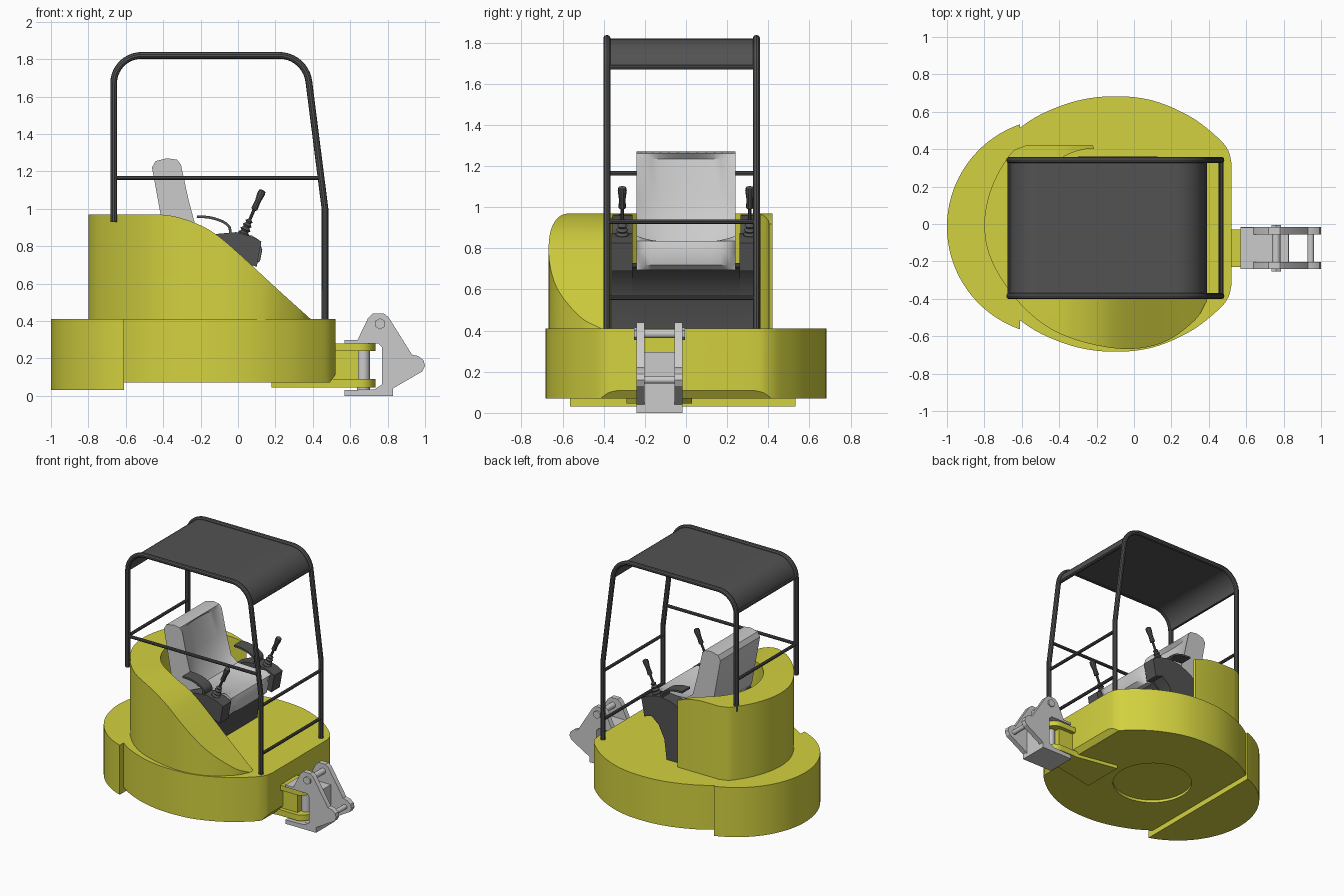
import bpy, bmesh
from math import sin, cos, radians, hypot, pi
from mathutils import Vector

if "Cube" in bpy.data.objects:
    bpy.data.objects.remove(bpy.data.objects["Cube"])


def material(name, rgb):
    m = bpy.data.materials.new(name)
    m.diffuse_color = (*rgb, 1)
    m.use_nodes = True
    m.node_tree.nodes["Principled BSDF"].inputs["Base Color"].default_value = m.diffuse_color
    return m


YELLOW = material("yellow_paint", (0.65, 0.64, 0.05))
DARK = material("dark_grey", (0.085, 0.085, 0.085))
GREY = None


def finish(name, bm, mat):
    bmesh.ops.recalc_face_normals(bm, faces=bm.faces)
    me = bpy.data.meshes.new(name)
    bm.to_mesh(me)
    bm.free()
    ob = bpy.data.objects.new(name, me)
    bpy.context.collection.objects.link(ob)
    if mat:
        me.materials.append(mat)
    return ob


def prism(name, pts, axis, lo, hi, mat=None):
    """Extrude a 2D outline: axis 'z' takes (x, y), axis 'y' takes (x, z)."""
    bm = bmesh.new()
    put = (lambda p, h: (p[0], p[1], h)) if axis == 'z' else (lambda p, h: (p[0], h, p[1]))
    a = [bm.verts.new(put(p, lo)) for p in pts]
    b = [bm.verts.new(put(p, hi)) for p in pts]
    bm.faces.new(a)
    bm.faces.new(b)
    for i in range(len(pts)):
        j = (i + 1) % len(pts)
        bm.faces.new((a[i], a[j], b[j], b[i]))
    return finish(name, bm, mat)


def box(name, x0, x1, y0, y1, z0, z1, mat=None):
    return prism(name, [(x0, y0), (x1, y0), (x1, y1), (x0, y1)], 'z', z0, z1, mat)


def arc(cx, cy, rx, ry, a0, a1, n):
    angs = [radians(a0 + (a1 - a0) * i / n) for i in range(n + 1)]
    return [(cx + rx * cos(a), cy + ry * sin(a)) for a in angs]


def spline(pts, n=6):
    """Catmull-Rom curve through 2D points."""
    P = [Vector(p) for p in pts]
    P = [2 * P[0] - P[1]] + P + [2 * P[-1] - P[-2]]
    out = []
    for i in range(1, len(P) - 2):
        a, b, c, d = P[i - 1:i + 3]
        for k in range(n):
            t = k / n
            out.append(tuple(0.5 * (2 * b + (c - a) * t + (2 * a - 5 * b + 4 * c - d) * t * t
                                    + (3 * b - a - 3 * c + d) * t ** 3)))
    return out + [tuple(P[-2])]


def strip(path, t):
    """Outline of a thin sheet that follows a path."""
    inner = []
    for i, p in enumerate(path):
        a, b = path[max(i - 1, 0)], path[min(i + 1, len(path) - 1)]
        dx, dy = b[0] - a[0], b[1] - a[1]
        l = hypot(dx, dy)
        inner.append((p[0] + dy / l * t, p[1] - dx / l * t))
    return list(path) + inner[::-1]


def tube(name, pts, r, mat=None, radii=None, sides=3):
    cu = bpy.data.curves.new(name, 'CURVE')
    cu.dimensions = '3D'
    cu.bevel_depth = r
    cu.bevel_resolution = sides
    cu.use_fill_caps = True
    sp = cu.splines.new('POLY')
    sp.points.add(len(pts) - 1)
    for i, p in enumerate(pts):
        sp.points[i].co = (*p, 1)
        sp.points[i].radius = radii[i] if radii else 1
    tmp = bpy.data.objects.new(name + "_path", cu)
    bpy.context.collection.objects.link(tmp)
    me = bpy.data.meshes.new_from_object(tmp.evaluated_get(bpy.context.evaluated_depsgraph_get()))
    bpy.data.objects.remove(tmp)
    me.materials.clear()
    if mat:
        me.materials.append(mat)
    ob = bpy.data.objects.new(name, me)
    bpy.context.collection.objects.link(ob)
    return ob


def boolean(ob, other, op):
    mod = ob.modifiers.new("cut", 'BOOLEAN')
    mod.operation, mod.object, mod.solver = op, other, 'EXACT'
    bpy.context.view_layer.update()
    me = bpy.data.meshes.new_from_object(ob.evaluated_get(bpy.context.evaluated_depsgraph_get()))
    ob.modifiers.clear()
    ob.data = me
    bpy.data.objects.remove(other)


# Base platform with chamfered nose, rear counterweight and slewing recess
side = spline([(0.52, 0.33), (0.505, 0.39), (0.45, 0.46), (0.3, 0.575), (0.1, 0.66),
               (-0.1, 0.683), (-0.3, 0.66), (-0.5, 0.585), (-0.66, 0.48)])
base = prism("base_platform", side + [(x, -y) for x, y in side[::-1]], 'z', 0.07, 0.41, YELLOW)
bm = bmesh.new()
bm.from_mesh(base.data)
cut = bmesh.ops.bisect_plane(bm, geom=bm.verts[:] + bm.edges[:] + bm.faces[:], plane_co=(0.52, 0, 0.11),
                             plane_no=(0.04, 0, -0.03), clear_outer=True)
bmesh.ops.holes_fill(bm, edges=[e for e in bm.edges if e.is_boundary])
bmesh.ops.recalc_face_normals(bm, faces=bm.faces)
bm.to_mesh(base.data)
bm.free()
boolean(base, prism("counterweight", arc(-0.42, -0.015, 0.58, 0.58, 109, 251, 36), 'z', 0.03, 0.41, YELLOW), 'UNION')
boolean(base, prism("recess_cutter", arc(-0.17, 0, 0.28, 0.28, 0, 352.5, 47), 'z', 0.0, 0.09, YELLOW), 'DIFFERENCE')

# Engine house: C-shaped plan trimmed by the swooping side profile
outer = spline([(-0.58, 0.42), (-0.66, 0.375), (-0.76, 0.2), (-0.8, 0), (-0.76, -0.2), (-0.61, -0.425),
                (-0.4, -0.585), (-0.1, -0.665), (0.14, -0.64), (0.32, -0.52), (0.39, -0.41)])
plan = [(-0.22, 0.42)] + outer + [(0.39, -0.37)] + arc(-0.2, 0.015, 0.38, 0.39, 268, 92, 24)
house = prism("engine_house", plan, 'z', 0.40, 0.97, YELLOW)
swoop = [(-1, 0.3), (-1, 1.2), (-0.43, 1.2), (-0.43, 0.971)] + spline(
    [(-0.42, 0.97), (-0.33, 0.957), (-0.22, 0.92), (-0.12, 0.865), (0, 0.765), (0.2, 0.58), (0.4, 0.4)]) + [(0.4, 0.3)]
boolean(house, prism("swoop_cutter", swoop, 'y', -1, 1, YELLOW), 'INTERSECT')

# Canopy frame, roof sheet and rails
YL, YR = -0.385, 0.342
bend = arc(-0.515, 1.67, 0.15, 0.15, 180, 90, 10) + arc(0.22, 1.66, 0.16, 0.16, 90, 7, 10)
hoop = [(-0.665, 0.93)] + bend + [(0.465, 1.0), (0.465, 0.4)]
for tag, y in (("left", YL), ("right", YR)):
    tube("canopy_hoop_" + tag, [(x, y, z) for x, z in hoop], 0.018, DARK)
prism("canopy_roof", strip(bend, 0.012), 'y', YL, YR, DARK)
for name, x, z in (("front_bar_upper", 0.467, 0.93), ("front_bar_lower", 0.465, 0.56),
                   ("rear_bar", -0.665, 1.165), ("roof_front_bar", 0.378, 1.68), ("roof_rear_bar", -0.665, 1.68)):
    tube(name, [(x, YL, z), (x, YR, z)], 0.012, DARK)
tube("side_rail", [(-0.665, YL, 1.165), (0.443, YL, 1.165)], 0.012, DARK)

# Seat: one L-shaped profile lofted across, hollowed in the middle
body = [(0.08, 0.695), (-0.1, 0.7), (-0.3, 0.74), (-0.39, 0.84), (-0.46, 1.22), (-0.44, 1.255), (-0.38, 1.27)]
face = [(-0.325, 1.262), (-0.305, 1.235), (-0.265, 1.05), (-0.225, 0.9), (-0.17, 0.855), (-0.02, 0.85),
        (0.07, 0.86), (0.11, 0.835), (0.13, 0.78), (0.118, 0.72)]
bm = bmesh.new()
rings = []
N, W = 16, 0.24
for i in range(N + 1):
    u = -cos(pi * i / N)
    d = 0.045 * (1 - abs(u) ** 2.5) - 0.0
    ring = [bm.verts.new((x, u * W, z)) for x, z in body]
    for k, (x, z) in enumerate(face):
        bx = d if 1 <= k <= 4 else 0
        bz = d * 0.75 if 4 <= k <= 6 else 0
        nose = 0.05 * abs(u) ** 8 if k >= 8 else 0
        ring.append(bm.verts.new((x - bx - nose, u * W, z - bz)))
    rings.append(ring)
for a, b in zip(rings, rings[1:]):
    for k in range(len(a)):
        j = (k + 1) % len(a)
        bm.faces.new((a[k], a[j], b[j], b[k]))
bm.faces.new(rings[0])
bm.faces.new(rings[-1])
finish("seat", bm, GREY)

# Seat pedestal, side consoles, armrests and control levers
prism("seat_pedestal", [(-0.35, 0.4), (-0.09, 0.4), (-0.07, 0.56), (-0.02, 0.65), (0.06, 0.71), (-0.35, 0.73)],
      'y', -0.262, 0.262, DARK)
console = [(-0.3, 0.4), (-0.09, 0.4), (-0.07, 0.56), (-0.02, 0.66), (0.04, 0.71), (0.1, 0.69), (0.125, 0.825),
           (0.08, 0.85), (-0.01, 0.875), (-0.12, 0.865), (-0.22, 0.82), (-0.3, 0.75)]
rest = spline([(-0.22, 0.965), (-0.15, 0.96), (-0.08, 0.938), (-0.04, 0.905), (-0.035, 0.86)], 5)
base_p, tip_p = Vector((0.025, 0, 0.855)), Vector((0.132, 0, 1.1))
lever = [(0, .03), (.06, .032), (.1, .02), (.14, .03), (.19, .018), (.23, .026), (.28, .014), (.32, .021), (.36, .009),
         (.56, .009), (.58, .018), (.75, .016), (.92, .022), (.98, .019), (1, .008)]
for tag, s in (("left", -1), ("right", 1)):
    y0, y1 = sorted((s * 0.26, s * 0.362))
    prism("console_" + tag, console, 'y', y0, y1, DARK)
    prism("armrest_" + tag, strip(rest, 0.014), 'y', y0 + 0.005, y1, DARK)
    pts = [base_p.lerp(tip_p, t) + Vector((0, s * 0.31, 0)) for t, _ in lever]
    tube("control_lever_" + tag, pts, 1.0, DARK, [r for _, r in lever])

# Boom mount on the nose: keel plate, web and two rounded lugs
BY = -0.13
keel = [(0.18, BY - 0.16), (0.5, BY - 0.1), (0.6, BY - 0.1), (0.6, BY + 0.1), (0.5, BY + 0.1), (0.18, BY + 0.16)]
prism("boom_mount_keel", keel, 'z', 0.045, 0.08, YELLOW)
box("boom_mount_web", 0.48, 0.645, BY - 0.07, BY + 0.07, 0.045, 0.28, YELLOW)
lug = [(0.48, BY - 0.1), (0.64, BY - 0.1)] + arc(0.655, BY, 0.08, 0.1, -80, 80, 12) + [(0.64, BY + 0.1), (0.48, BY + 0.1)]
prism("boom_lug_lower", lug, 'z', 0.045, 0.09, YELLOW)
prism("boom_lug_upper", lug, 'z', 0.24, 0.279, YELLOW)
tube("swing_pin", [(0.67, BY, 0.03), (0.67, BY, 0.285)], 0.035, GREY, sides=5)

# Swing bracket: twin C-shaped cheeks, cross plates and pins
cheek = [(0.63, 0.28), (0.695, 0.415), (0.72, 0.44), (0.78, 0.44), (0.805, 0.42), (0.93, 0.22), (0.965, 0.212),
         (0.992, 0.19), (1.0, 0.16), (0.985, 0.13), (0.83, 0.04), (0.83, 0.0), (0.57, 0.0), (0.57, 0.03),
         (0.73, 0.035), (0.77, 0.06), (0.77, 0.26), (0.75, 0.28)]
for tag, y in (("left", BY - 0.11), ("right", BY + 0.075)):
    prism("bracket_cheek_" + tag, cheek, 'y', y, y + 0.038, GREY)
box("bracket_top_plate", 0.57, 0.77, BY - 0.11, BY + 0.112, 0.28, 0.297, GREY)
box("bracket_bottom_plate", 0.57, 0.83, BY - 0.1, BY + 0.1, 0.0, 0.03, GREY)
box("bracket_back_plate", 0.77, 0.825, BY - 0.09, BY + 0.09, 0.01, 0.297, GREY)
for name, x, z, r, n in (("bracket_upper_pin", 0.76, 0.385, 0.022, 24), ("bracket_tip_pin", 0.945, 0.16, 0.018, 20)):
    prism(name, arc(x, z, r, r, 0, 360 - 360 / n, n - 1), 'y', BY - 0.105, BY + 0.105, GREY)
for tag, y in (("left", BY - 0.123), ("right", BY + 0.11)):
    prism("pin_head_" + tag, arc(0.76, 0.385, 0.03, 0.03, 30, 330, 5), 'y', y, y + 0.015, GREY)

# Smooth shading with crisp edges
bpy.ops.object.select_all(action='SELECT')
bpy.context.view_layer.objects.active = base
bpy.ops.object.shade_smooth_by_angle(angle=radians(32))
